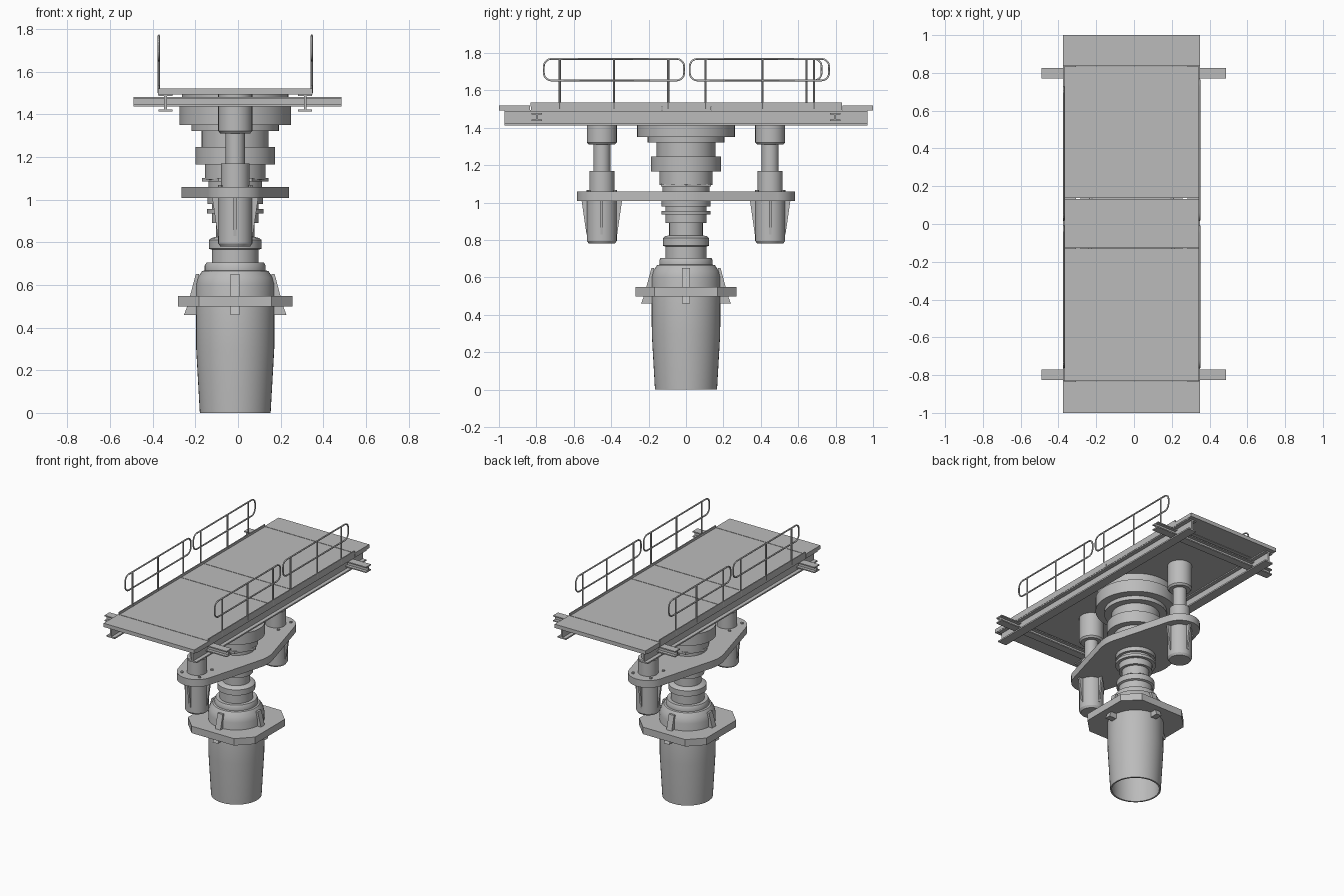
import bpy, bmesh, math
from mathutils import Vector, geometry

if "Cube" in bpy.data.objects:
    bpy.data.objects.remove(bpy.data.objects["Cube"])

CX = -0.013  # axis of the column
grey = bpy.data.materials.new("steel_grey")
grey.diffuse_color = (0.5, 0.5, 0.5, 1)
grey.use_nodes = True
grey.node_tree.nodes["Principled BSDF"].inputs["Base Color"].default_value = grey.diffuse_color


def finish(name, bm, smooth=False):
    bmesh.ops.recalc_face_normals(bm, faces=bm.faces)
    me = bpy.data.meshes.new(name)
    bm.to_mesh(me)
    bm.free()
    ob = bpy.data.objects.new(name, me)
    bpy.context.collection.objects.link(ob)
    me.materials.append(grey)
    if smooth:
        bpy.ops.object.select_all(action='DESELECT')
        ob.select_set(True)
        bpy.context.view_layer.objects.active = ob
        bpy.ops.object.shade_smooth_by_angle(angle=math.radians(30))
    return ob


def lathe(name, profile, x=CX, y=0, n=48):
    """Spin (radius, z) points round a vertical axis."""
    bm = bmesh.new()
    rings = []
    for r, z in profile:
        if r == 0:
            rings.append([bm.verts.new((x, y, z))] * n)
        else:
            rings.append([bm.verts.new((x + r * math.cos(math.tau * i / n),
                                        y + r * math.sin(math.tau * i / n), z)) for i in range(n)])
    for a, b in zip(rings, rings[1:]):
        for i in range(n):
            j = (i + 1) % n
            vs = list(dict.fromkeys((a[i], a[j], b[j], b[i])))
            if len(vs) > 2:
                bm.faces.new(vs)
    return finish(name, bm, True)


def extrude(name, pts, vec, smooth=False):
    """Extrude a flat polygon along a vector."""
    bm = bmesh.new()
    f = bm.faces.new([bm.verts.new(p) for p in pts])
    top = bmesh.ops.extrude_face_region(bm, geom=[f])
    bmesh.ops.translate(bm, vec=vec, verts=[v for v in top["geom"] if isinstance(v, bmesh.types.BMVert)])
    return finish(name, bm, smooth)


def box(name, x0, x1, y0, y1, z0, z1):
    return extrude(name, [(x0, y0, z0), (x1, y0, z0), (x1, y1, z0), (x0, y1, z0)], (0, 0, z1 - z0))


def i_section(w, z0, z1, t, web):
    half = [(w, z0), (w, z0 + t), (web, z0 + t), (web, z1 - t), (w, z1 - t), (w, z1)]
    return half + [(-a, z) for a, z in reversed(half)]


def gussets(name, profile, width, cx, cy):
    """Four radial ribs from an (r, z) outline."""
    for k in range(4):
        d = Vector((math.cos(k * math.pi / 2), math.sin(k * math.pi / 2), 0))
        s = Vector((-d.y, d.x, 0))
        o = Vector((cx, cy, 0)) - s * width / 2
        extrude(name, [o + d * r + Vector((0, 0, z)) for r, z in profile], s * width)


# Hollow base can, open at the bottom
lathe("base_can", [(0, .5), (.165, .5), (.172, .3), (.155, 0), (.166, 0), (.183, .3), (.184, .6),
                   (.175, .635), (.155, .665), (.143, .668), (.143, .69), (.135, .705), (0, .705)])
c, h = .10, .269
octagon = [(h, h - c), (h - c, h), (c - h, h), (-h, h - c), (-h, c - h), (c - h, -h), (h - c, -h), (h, c - h)]
extrude("base_plate", [(CX + a, b, .498) for a, b in octagon], (0, 0, .05))
gussets("base_rib", [(.17, .46), (.24, .46), (.225, .5), (.212, .548), (.185, .65), (.17, .65)], .042, CX, 0)

# Stepped central column
lathe("lower_column", [(0, .70), (.11, .70), (.11, .765), (.124, .77), (.124, .81), (.112, .82), (.09, .825),
                       (.09, .89), (.11, .89), (.11, .935), (.132, .935), (.132, .955), (.11, .955),
                       (.11, .98), (.13, .98), (.13, 1.01), (0, 1.01)])
lathe("upper_column", [(0, 1.05), (.125, 1.05), (.125, 1.09), (.142, 1.095), (.142, 1.165), (.187, 1.165),
                       (.187, 1.247), (.157, 1.247), (.157, 1.322), (.205, 1.322), (.205, 1.35),
                       (.262, 1.35), (.262, 1.44), (.25, 1.44), (.25, 1.495), (0, 1.495)])
lathe("hex_collar", [(0, 1.085), (.155, 1.085), (.155, 1.10), (0, 1.10)], n=6)

# Carousel plate: hull of one large and two small circles
pts = []
for cy, r in ((0, .253), (.45, .132), (-.45, .132)):
    pts += [Vector((CX + r * math.cos(math.tau * i / 64), cy + r * math.sin(math.tau * i / 64))) for i in range(64)]
hull = [pts[i] for i in geometry.convex_hull_2d(pts)]
extrude("carousel_plate", [(p.x, p.y, 1.008) for p in hull], (0, 0, .052), True)

# Two side jacks with ribs and bolts
for cy in (-.45, .45):
    lathe("jack_body", [(0, .78), (.07, .78), (.08, .795), (.08, 1.02), (.067, 1.02), (.067, 1.168), (.045, 1.168),
                        (.045, 1.31), (.07, 1.31), (.08, 1.322), (.08, 1.495), (0, 1.495)], CX, cy, 32)
    gussets("jack_rib", [(.07, .83), (.082, .83), (.108, 1.01), (.07, 1.01)], .014, CX, cy)
    for k in range(4):
        a = math.pi / 4 + k * math.pi / 2
        lathe("jack_bolt", [(.01, 1.055), (.01, 1.068), (0, 1.068)],
              CX + .1 * math.cos(a), cy + .1 * math.sin(a), 8)

# Deck panels with narrow seams
X0, X1 = -.375, .35
seams = [-1, -.832, -.128, .135, .835, 1]
for i, (a, b) in enumerate(zip(seams, seams[1:])):
    box("deck_panel", X0, X1, a + .002 * (i > 0), b - .002 * (i < 4), 1.493, 1.52)

# Edge strips and long beams under the deck edges
for side, x in ((-1, X0), (1, X1)):
    box("toe_board", min(x, x - side * .008), max(x, x - side * .008), -.832, .835, 1.515, 1.536)
    bx = x - side * .035
    extrude("long_beam", [(bx + a, -.97, z) for a, z in i_section(.033, 1.412, 1.495, .01, .006)], (0, 1.94, 0))

# Cross beams with projecting ends
for y in (-.797, .797):
    extrude("cross_beam", [(-.49, y + a, z) for a, z in i_section(.028, 1.437, 1.48, .008, .006)], (.976, 0, 0))


def guard_rail(x, y0, y1, posts):
    """Rounded tube loop on thin posts."""
    z0, z1, r = 1.653, 1.768, .04
    cu = bpy.data.curves.new("guard_rail", 'CURVE')
    cu.dimensions = '3D'
    cu.bevel_depth = .0055
    cu.bevel_resolution = 1
    loop = []
    for k, (y, z) in enumerate(((y1 - r, z1 - r), (y0 + r, z1 - r), (y0 + r, z0 + r), (y1 - r, z0 + r))):
        for i in range(6):
            a = (k + i / 5) * math.pi / 2
            loop.append((x, y + r * math.cos(a), z + r * math.sin(a), 1))
    sp = cu.splines.new('POLY')
    sp.points.add(len(loop) - 1)
    for p, co in zip(sp.points, loop):
        p.co = co
    sp.use_cyclic_u = True
    ob = bpy.data.objects.new("guard_rail", cu)
    bpy.context.collection.objects.link(ob)
    cu.materials.append(grey)
    bpy.ops.object.select_all(action='DESELECT')
    ob.select_set(True)
    bpy.context.view_layer.objects.active = ob
    bpy.ops.object.convert(target='MESH')
    for y in posts:
        lathe("rail_post", [(0, 1.5), (.0055, 1.5), (.0055, z1), (0, z1)], x, y, 8)


for x in (X0 + .004, X1 - .004):
    guard_rail(x, -.76, -.01, (-.675, -.385, -.095))
guard_rail(X0 + .004, .02, .725, (.105, .41, .645))
guard_rail(X1 - .004, .02, .765, (.105, .41, .685))
